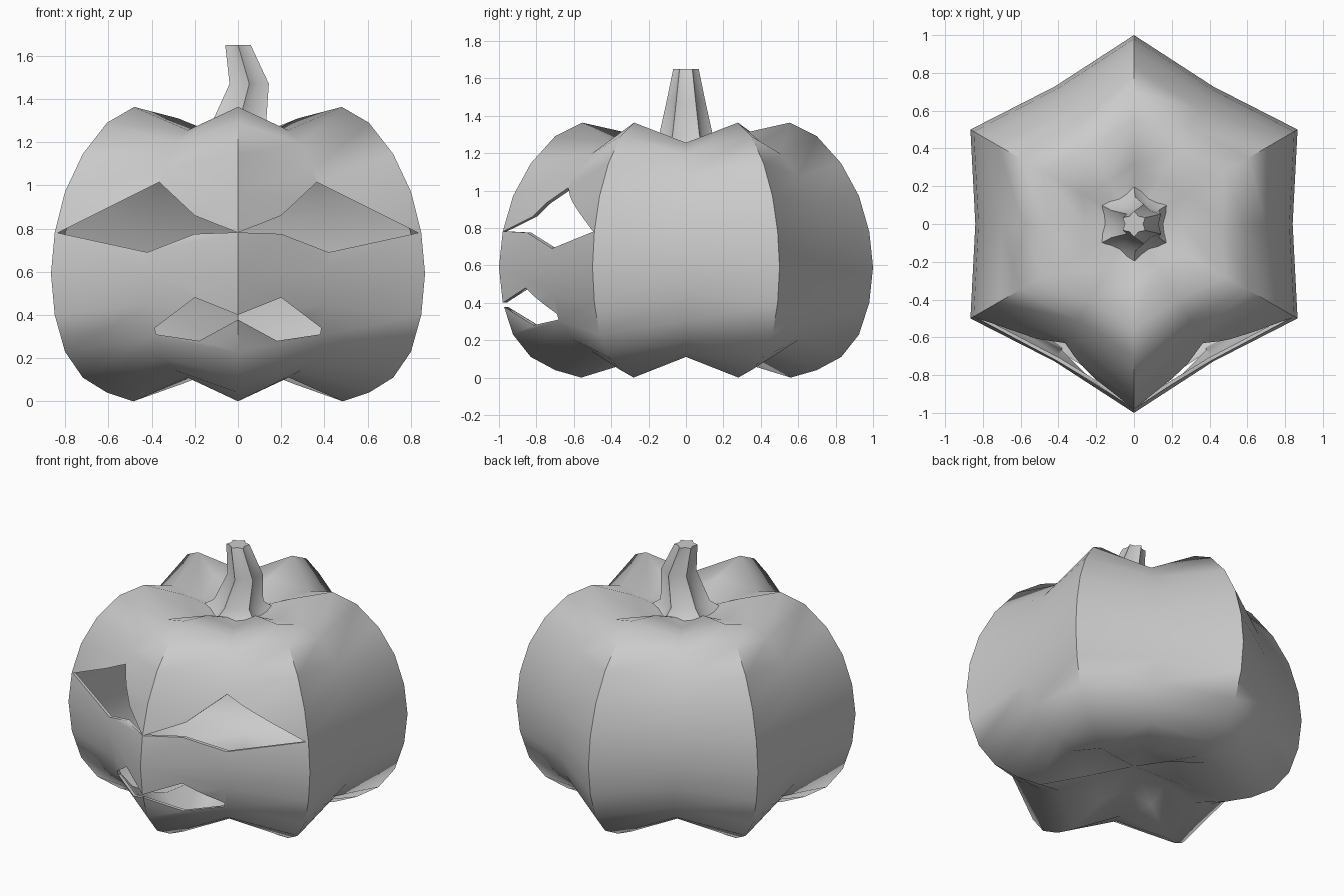
import bpy, bmesh
from math import sin, cos, pi

if "Cube" in bpy.data.objects:
    bpy.data.objects.remove(bpy.data.objects["Cube"])

LOBES = 6


def ring(bm, r_peak, z_peak, r_val, z_val, cx=0.0):
    """Star-shaped ring: ridges alternate with valleys."""
    vs = []
    for i in range(LOBES * 2):
        a = pi / 2 + i * pi / LOBES
        r, z = (r_peak, z_peak) if i % 2 == 0 else (r_val, z_val)
        vs.append(bm.verts.new((cx + r * cos(a), r * sin(a), z)))
    return vs


def loft(name, rings, bottom, top):
    """Skin the rings and close both ends with a fan."""
    bm = bmesh.new()
    loops = [ring(bm, *r) for r in rings]
    n = LOBES * 2
    for lo, hi in zip(loops, loops[1:]):
        for i in range(n):
            j = (i + 1) % n
            bm.faces.new((lo[i], lo[j], hi[j], hi[i]))
    for loop, co in ((loops[0], bottom), (loops[-1], top)):
        c = bm.verts.new(co)
        for i in range(n):
            bm.faces.new((loop[i], loop[(i + 1) % n], c))
    return finish(bm, name)


def finish(bm, name):
    bmesh.ops.recalc_face_normals(bm, faces=bm.faces)
    me = bpy.data.meshes.new(name)
    bm.to_mesh(me)
    bm.free()
    ob = bpy.data.objects.new(name, me)
    bpy.context.collection.objects.link(ob)
    return ob


def prism(name, outline, y0, y1):
    """Cutter: an x-z outline extruded along y."""
    bm = bmesh.new()
    face = bm.faces.new([bm.verts.new((x, y0, z)) for x, z in outline])
    ext = bmesh.ops.extrude_face_region(bm, geom=[face])
    for v in ext["geom"]:
        if isinstance(v, bmesh.types.BMVert):
            v.co.y = y1
    ob = finish(bm, name)
    ob.hide_render = True
    return ob


def activate(ob):
    bpy.ops.object.select_all(action='DESELECT')
    ob.select_set(True)
    bpy.context.view_layer.objects.active = ob


def smooth(ob, angle):
    activate(ob)
    bpy.ops.object.shade_smooth_by_angle(angle=angle * pi / 180)


# pumpkin body: ridge profile, valleys are the profile shrunk about the middle
ridge = [(0.56, 0.0), (0.70, 0.04), (0.83, 0.11), (0.925, 0.23), (0.98, 0.40),
         (1.0, 0.59), (0.98, 0.78), (0.925, 0.97), (0.83, 1.145), (0.70, 1.29),
         (0.555, 1.363)]
K, MID = 0.84, 0.69
rings = [(0.30, 0.08, 0.25, 0.16)]
rings += [(r, z, r * K, MID + (z - MID) * K) for r, z in ridge]
rings += [(0.32, 1.31, 0.26, 1.23), (0.15, 1.24, 0.11, 1.22)]
body = loft("pumpkin_body", rings, (0, 0, 0.18), (0, 0, 1.22))

# hollow wall
wall = body.modifiers.new("wall", 'SOLIDIFY')
wall.thickness = 0.02
wall.offset = -1

# carved eyes and mouth
eye = [(0.003, 0.782), (0.20, 0.86), (0.365, 1.015), (0.835, 0.78),
       (0.42, 0.69), (0.20, 0.775)]
half_mouth = [(0.20, 0.48), (0.385, 0.34), (0.38, 0.31), (0.18, 0.28)]
mouth = ([(0, 0.40)] + half_mouth + [(0, 0.378)]
         + [(-x, z) for x, z in reversed(half_mouth)])
cutters = [prism("eye_cutter_right", eye, -1.2, -0.475),
           prism("eye_cutter_left", [(-x, z) for x, z in eye], -1.2, -0.475),
           prism("mouth_cutter", mouth, -1.2, -0.45)]
for c in cutters:
    m = body.modifiers.new(c.name, 'BOOLEAN')
    m.operation = 'DIFFERENCE'
    m.solver = 'EXACT'
    m.object = c
activate(body)
for name in [m.name for m in body.modifiers]:
    bpy.ops.object.modifier_apply(modifier=name)
for c in cutters:
    bpy.data.objects.remove(c)
smooth(body, 65)

# bent, fluted stem
stem = loft("stem", [(0.22, 1.245, 0.16, 1.215, 0.0),
                     (0.145, 1.29, 0.105, 1.28, 0.005),
                     (0.105, 1.47, 0.078, 1.47, 0.052),
                     (0.068, 1.65, 0.048, 1.65, 0.0)],
            (0, 0, 1.21), (0, 0, 1.65))
smooth(stem, 65)
